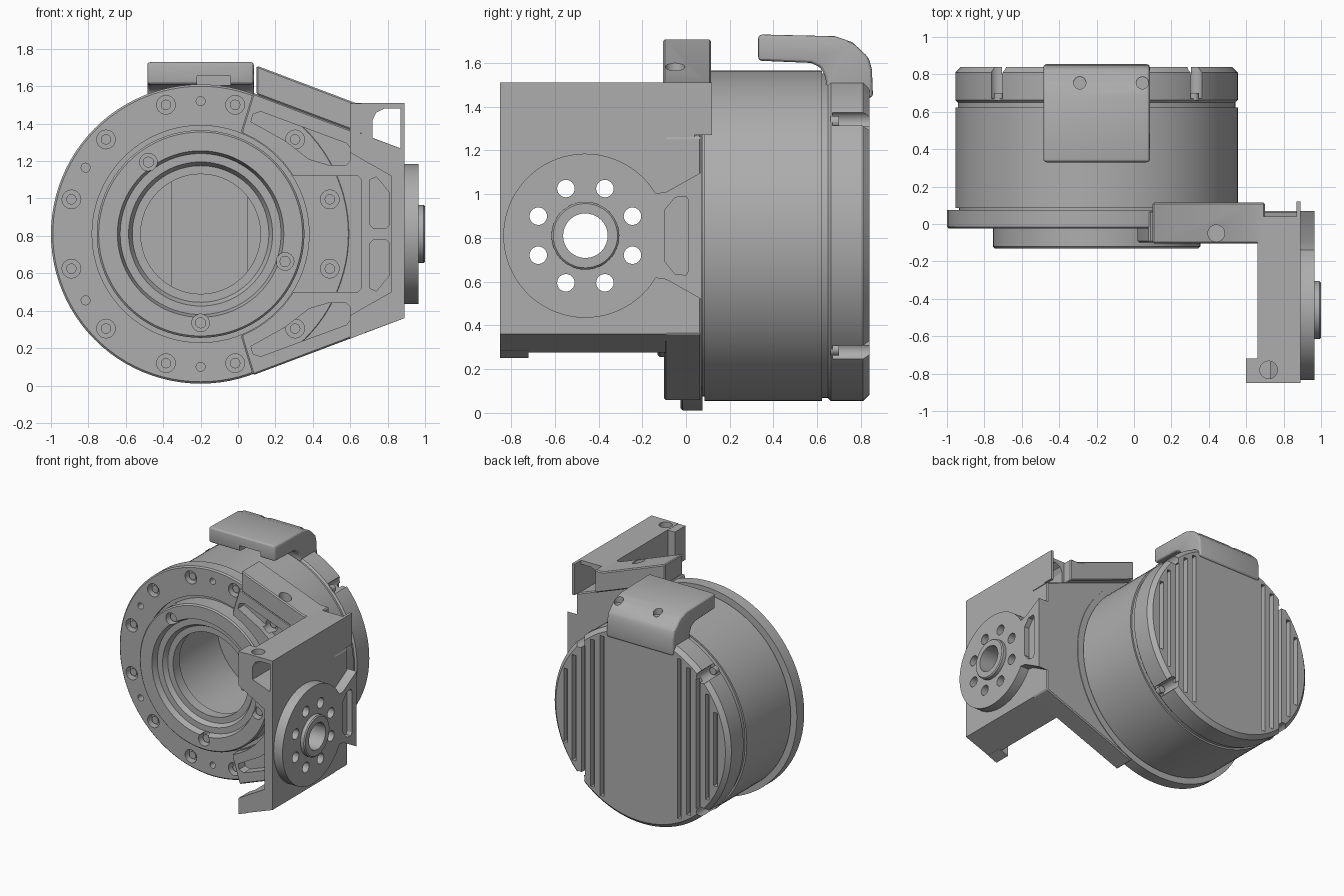
import bpy, bmesh
from math import sin, cos, pi, radians, sqrt
from mathutils import Vector

if "Cube" in bpy.data.objects:
    bpy.data.objects.remove(bpy.data.objects["Cube"], do_unlink=True)

grey = bpy.data.materials.new("machined grey")
grey.use_nodes = True
grey.diffuse_color = (0.42, 0.42, 0.42, 1)
grey.node_tree.nodes["Principled BSDF"].inputs["Base Color"].default_value = (0.42, 0.42, 0.42, 1)

CX, CZ = -0.2, 0.81      # main axis, running along y
HY = -0.46               # side hub centre, axis along x
parts = []


def place(axis, u, v, w):
    return {"x": Vector((w, u, v)), "y": Vector((u, w, v)), "z": Vector((u, v, w))}[axis]


def finish(name, bm):
    bmesh.ops.recalc_face_normals(bm, faces=bm.faces)
    mesh = bpy.data.meshes.new(name)
    bm.to_mesh(mesh)
    bm.free()
    mesh.materials.append(grey)
    ob = bpy.data.objects.new(name, mesh)
    bpy.context.collection.objects.link(ob)
    parts.append(ob)
    return ob


def prism(name, pts, axis, a, b):
    bm = bmesh.new()
    low = [bm.verts.new(place(axis, u, v, a)) for u, v in pts]
    high = [bm.verts.new(place(axis, u, v, b)) for u, v in pts]
    bm.faces.new(low)
    bm.faces.new(high)
    n = len(pts)
    for i in range(n):
        j = (i + 1) % n
        bm.faces.new((low[i], low[j], high[j], high[i]))
    return finish(name, bm)


def arc(u, v, r, start=0, end=360, n=32):
    steps = n if end - start == 360 else n + 1
    angles = [radians(start + (end - start) * i / n) for i in range(steps)]
    return [(u + r * cos(t), v + r * sin(t)) for t in angles]


def cyl(name, axis, u, v, r, a, b, n=24):
    return prism(name, arc(u, v, r, n=n), axis, a, b)


def box(name, x0, x1, y0, y1, z0, z1):
    return prism(name, [(x0, y0), (x1, y0), (x1, y1), (x0, y1)], "z", z0, z1)


def lathe(name, profile, n=96):
    # closed (radius, y) profile turned around the main axis
    bm = bmesh.new()
    rings = [[bm.verts.new((CX + r * cos(2 * pi * i / n), y, CZ + r * sin(2 * pi * i / n)))
              for i in range(n)] for r, y in profile]
    for k, ring in enumerate(rings):
        nxt = rings[(k + 1) % len(rings)]
        for i in range(n):
            j = (i + 1) % n
            bm.faces.new((ring[i], ring[j], nxt[j], nxt[i]))
    return finish(name, bm)


def bake(ob):
    mesh = bpy.data.meshes.new_from_object(
        ob.evaluated_get(bpy.context.evaluated_depsgraph_get()))
    ob.modifiers.clear()
    ob.data = mesh


def cut(targets, cutters):
    for ob in targets:
        for c in cutters:
            m = ob.modifiers.new("cut", "BOOLEAN")
            m.operation, m.solver, m.object = "DIFFERENCE", "EXACT", c
        bake(ob)
    for c in cutters:
        parts.remove(c)
        bpy.data.objects.remove(c, do_unlink=True)


def bevel(ob, width, segments=2):
    m = ob.modifiers.new("bevel", "BEVEL")
    m.width, m.segments, m.limit_method, m.angle_limit = width, segments, "ANGLE", radians(25)
    bake(ob)


def polar(r, deg):
    return CX + r * cos(radians(deg)), CZ + r * sin(radians(deg))


def flip(pts):
    return [(u, 2 * CZ - v) for u, v in pts]


# Front flange with its raised ring and stepped bore
flange = lathe("front_flange", [
    (.32, .03), (.32, -.05), (.365, -.05), (.385, -.085), (.43, -.085), (.445, -.13),
    (.545, -.13), (.555, -.12), (.555, 0), (.58, 0), (.58, -.025), (.79, -.025),
    (.80, -.015), (.80, .075), (.42, .075), (.42, .03)])

# Drum shell and rear cap
lathe("drum_shell", [(.42, .06), (.735, .06), (.735, .085), (.755, .085),
                     (.755, .622), (.742, .622), (.742, .65), (.42, .65)])
cap = prism("rear_cap", arc(CX, CZ, .755, n=96), "y", .632, .84)
bevel(cap, .03, 1)
box("inner_panel", -.355, .05, .55, .64, .42, 1.2)

# Cooling grooves and screw notches on the rear cap
grooves = []
for side in (-1, 1):
    for d in (.33, .41, .49, .57, .64):
        h, x = sqrt(.70 ** 2 - d * d), CX + side * d
        grooves.append(box("groove", x - .016, x + .016, .80, .9, CZ - h, CZ + h))
notches = [cyl("notch", "y", *polar(.74, a), .045, .67, .9) for a in (45, 135, 225, 315)]
cut([cap], grooves + notches)
for a in (45, 135, 225, 315):
    cyl("cap_screw", "y", *polar(.735, a), .028, .66, .70, 16)

# Bracket face plate hugging the flange
plate = prism("bracket_plate", [(.08, .055), (.89, .36), (.89, 1.26),
                                (.08, 1.565), (.02, 1.37), (.02, .25)], "y", -.1, .07)
bevel(plate, .008, 1)
upper_pocket = [(.07, 1.41), (.08, 1.45), (.12, 1.465), (.58, 1.295), (.6, 1.27),
                (.6, 1.2), (.58, 1.18), (.48, 1.18), (.38, 1.21), (.25, 1.31)]
mid_pocket = [(.2, .5), (.64, .5), (.66, .52), (.66, 1.1), (.64, 1.12), (.2, 1.12)]
slot = [(.705, .86), (.725, .84), (.79, .84), (.81, .86), (.81, 1.03), (.74, 1.115), (.705, 1.1)]
cut([plate], [
    cyl("ring_clearance", "y", CX, CZ, .585, -.3, .3, 96),
    prism("pocket", upper_pocket, "y", -.2, -.022),
    prism("pocket", flip(upper_pocket), "y", -.2, -.022),
    prism("pocket", mid_pocket, "y", -.2, -.022),
    prism("pocket", slot, "y", -.2, -.06),
    prism("pocket", flip(slot), "y", -.2, -.06)])

# Flange screws, dowel holes and ring screws
bolts = [polar(.715, 15 + 30 * i) for i in range(12)]
dowels = [polar(.71, 30 + 60 * i) for i in range(6)]
ring_bolts = [polar(.475, a) for a in (-90, 126, -18)]
holes = [cyl("hole", "y", *p, .05, -.06, .03) for p in bolts]
holes += [cyl("hole", "y", *p, .024, -.06, .03, 16) for p in dowels]
cut([flange, plate], holes)
cut([flange], [cyl("hole", "y", *p, .047, -.2, -.07) for p in ring_bolts])
for p in bolts:
    cyl("flange_screw", "y", *p, .028, -.005, .05, 12)
for p in ring_bolts:
    cyl("ring_screw", "y", *p, .03, -.1, -.06, 12)

# Side arm: channel section with longer lips at the front end
lower_lip = [(.60, .25), (.68, .281), (.68, .42), (.60, .375)]
arm = prism("side_arm", [(.66, 1.345), (.89, 1.26), (.89, .36), (.66, .275),
                         (.66, .41), (.82, .5), (.82, 1.12), (.66, 1.21)], "y", -.85, -.09)
prism("lower_lip", lower_lip, "y", -.85, -.72)
prism("upper_lip", flip(lower_lip), "y", -.85, -.72)

# Side hub: disc with a flared neck, centre boss and bolt circle
neck = [(-.09, 1.01), (.07, 1.10), (.07, .52), (-.09, .61)]
hub = prism("side_hub", arc(HY, CZ, .375, 31, 329, 60) + neck[::-1], "x", .87, .965)
boss = cyl("hub_boss", "x", HY, CZ, .155, .95, 1.0, 48)
bevel(boss, .008, 1)
window = [(-.095, .93), (-.05, .985), (.0, .99), (.012, .97),
          (.012, .65), (.0, .63), (-.05, .635), (-.095, .69)]
bolt_holes = [cyl("hole", "x", HY + .233 * cos(radians(a)), CZ + .233 * sin(radians(a)),
                  .04, .6, 1.1) for a in [22.5 + 45 * i for i in range(8)]]
cut([hub], [prism("window", window, "x", .925, 1.1)])
cut([hub, arm], bolt_holes)
cut([hub, arm, boss], [cyl("bore", "x", HY, CZ, .102, .6, 1.1, 32)])

# Top cover: sloped wedge and hollow rail above the arm
wedge = prism("cover_wedge", [(.10, 1.555), (.10, 1.71), (.63, 1.51), (.70, 1.51),
                              (.70, 1.33)], "y", -.105, .115)
bevel(wedge, .008, 1)
cut([wedge], [cyl("hole", "z", .44, -.05, .045, 1.49, 1.8)])
rail = prism("cover_rail", [(.66, 1.51), (.89, 1.51), (.89, 1.26), (.868, 1.26), (.868, 1.48),
                            (.78, 1.48), (.74, 1.46), (.72, 1.42), (.72, 1.32), (.66, 1.34)],
             "y", -.85, .04)
lip = box("cover_lip", .60, .69, -.85, -.72, 1.35, 1.508)
cut([rail, lip], [cyl("hole", "z", .72, -.78, .047, 1.44, 1.6)])
box("rail_end_wall", .868, .89, .03, .12, 1.27, 1.51)

# Connector housing wrapped over the drum's rear edge
housing = prism("connector_housing", [
    (.33, 1.61), (.33, 1.73), (.68, 1.722), (.76, 1.695), (.835, 1.625), (.85, 1.57),
    (.855, 1.44), (.64, 1.44), (.64, 1.53), (.615, 1.58), (.57, 1.60)], "x", -.485, .085)
bevel(housing, .018, 3)
cut([housing], [box("socket", -.22, -.04, .2, .5, 1.5, 1.655),
                cyl("hole", "z", -.29, .755, .033, 1.66, 1.8),
                cyl("hole", "z", .045, .755, .033, 1.66, 1.8)])

# Smooth the round surfaces and keep machined edges crisp
bpy.ops.object.select_all(action="DESELECT")
for ob in parts:
    ob.select_set(True)
bpy.context.view_layer.objects.active = parts[0]
bpy.ops.object.shade_smooth_by_angle(angle=radians(22))
